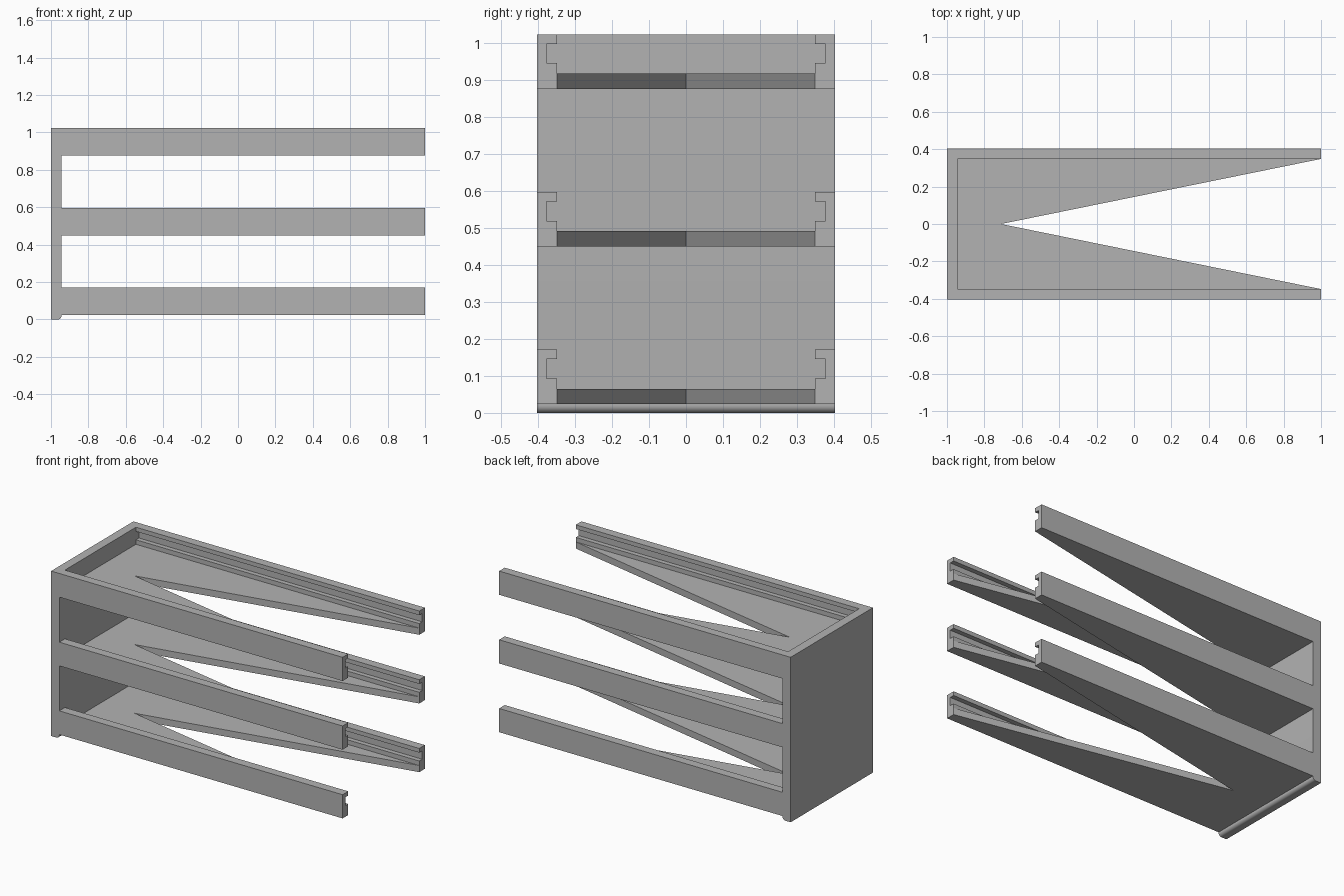
import bpy, bmesh, math
from mathutils import Vector

cube = bpy.data.objects.get("Cube")
if cube:
    bpy.data.objects.remove(cube, do_unlink=True)

HALF_W, INNER_W, GROOVE_W = 0.403, 0.348, 0.377
BACK, WALL, FRONT = -1.0, -0.944, 1.0
BASE, PITCH, RAIL_H, FLOOR_T = 0.024, 0.426, 0.147, 0.041
TOP = BASE + 2 * PITCH + RAIL_H

grey = bpy.data.materials.new("plain grey")
grey.use_nodes = True
colour = (0.45, 0.45, 0.45, 1)
grey.diffuse_color = colour
grey.node_tree.nodes["Principled BSDF"].inputs["Base Color"].default_value = colour


def prism(name, outline, offset):
    """Extrude a closed 3D outline along an offset into a solid."""
    bm = bmesh.new()
    face = bm.faces.new([bm.verts.new(p) for p in outline])
    out = bmesh.ops.extrude_face_region(bm, geom=[face])["geom"]
    moved = [v for v in out if isinstance(v, bmesh.types.BMVert)]
    bmesh.ops.translate(bm, verts=moved, vec=Vector(offset))
    bmesh.ops.recalc_face_normals(bm, faces=bm.faces[:])
    mesh = bpy.data.meshes.new(name)
    bm.to_mesh(mesh)
    bm.free()
    mesh.materials.append(grey)
    obj = bpy.data.objects.new(name, mesh)
    bpy.context.collection.objects.link(obj)
    return obj


# Back wall with a foot whose inner lower edge is rounded
R = 0.02
arc = [(WALL - R + R * math.sin(a), R - R * math.cos(a))
       for a in (math.radians(90 * i / 8) for i in range(9))]
wall_profile = [(BACK, TOP), (BACK, 0)] + arc + [(WALL, TOP)]
wall = prism("back_wall", [(x, -HALF_W, z) for x, z in wall_profile],
             (0, 2 * HALF_W, 0))
bpy.ops.object.select_all(action="DESELECT")
wall.select_set(True)
bpy.context.view_layer.objects.active = wall
bpy.ops.object.shade_smooth_by_angle(angle=math.radians(30))

# Three shelves, each a notched floor between two grooved rails
rail_profile = [(HALF_W, 0), (HALF_W, RAIL_H), (INNER_W, RAIL_H),
                (INNER_W, 0.121), (GROOVE_W, 0.121),
                (GROOVE_W, 0.069), (INNER_W, 0.069), (INNER_W, 0)]
floor_plan = [(WALL, -INNER_W), (FRONT, -INNER_W), (-0.711, 0),
              (FRONT, INNER_W), (WALL, INNER_W)]

for i, level in enumerate(("lower", "middle", "upper")):
    z0 = BASE + i * PITCH
    prism(level + "_floor", [(x, y, z0) for x, y in floor_plan], (0, 0, FLOOR_T))
    for side, s in (("front", -1), ("rear", 1)):
        prism(f"{level}_{side}_rail",
              [(WALL, s * y, z0 + z) for y, z in rail_profile],
              (FRONT - WALL, 0, 0))
